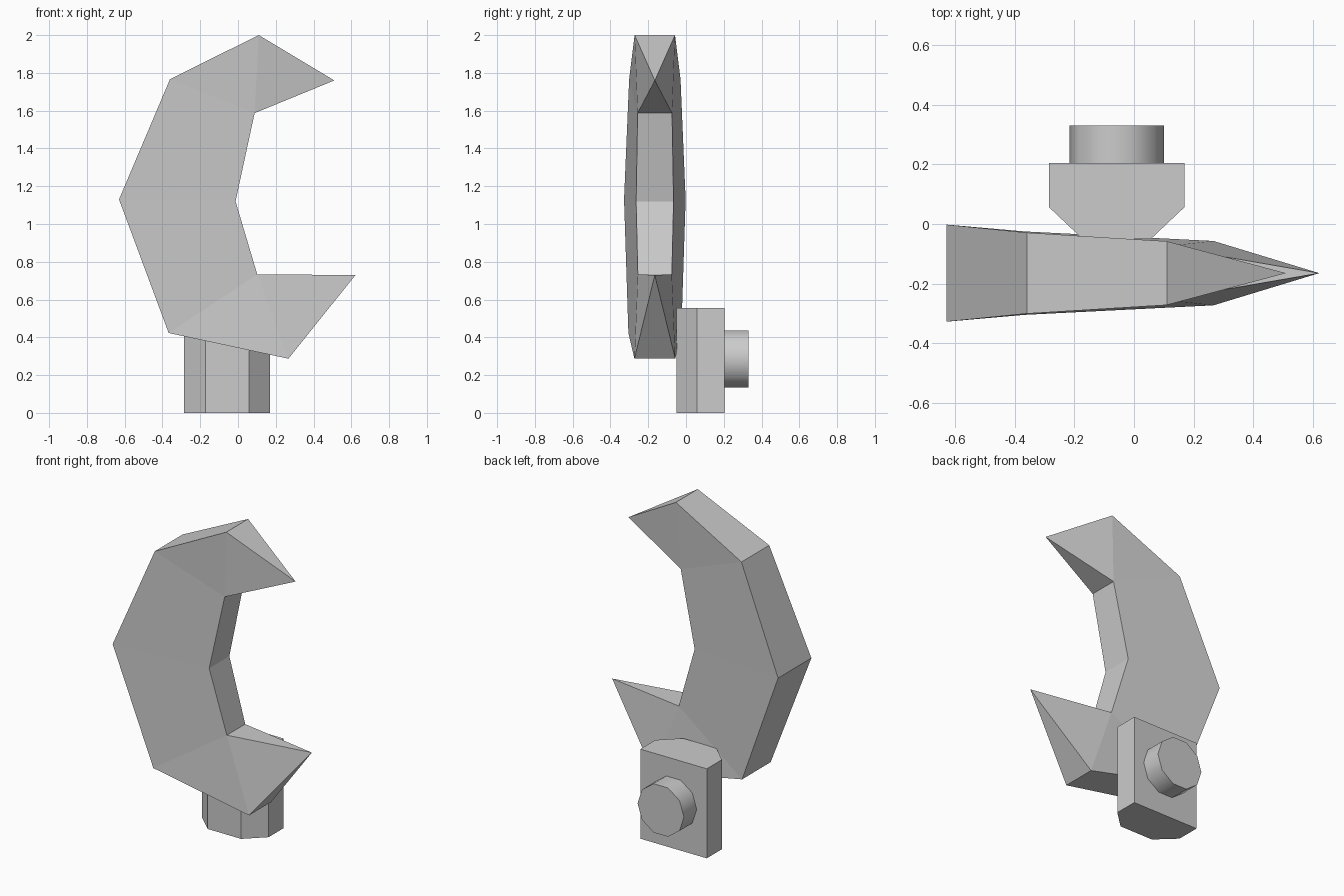
import bpy, bmesh
from math import cos, sin, pi, radians

if "Cube" in bpy.data.objects:
    bpy.data.objects.remove(bpy.data.objects["Cube"])


def build(name, verts, faces):
    bm = bmesh.new()
    vs = [bm.verts.new(v) for v in verts]
    for f in faces:
        bm.faces.new([vs[i] for i in f])
    bmesh.ops.recalc_face_normals(bm, faces=bm.faces)
    me = bpy.data.meshes.new(name)
    bm.to_mesh(me)
    bm.free()
    ob = bpy.data.objects.new(name, me)
    bpy.context.collection.objects.link(ob)
    return ob


def prism(name, ring_a, ring_b):
    n = len(ring_a)
    sides = [(i, (i + 1) % n, (i + 1) % n + n, i + n) for i in range(n)]
    return build(name, ring_a + ring_b, sides + [range(n), range(n, 2 * n)])


# Curved claw: outline as (x, z, half thickness); the two tips have none
MID_Y = -0.165
outline = [(0.51, 1.76, 0), (0.11, 2.0, 0.107), (-0.36, 1.767, 0.136),
           (-0.63, 1.13, 0.163), (-0.367, 0.423, 0.14), (0.267, 0.287, 0.108),
           (0.622, 0.73, 0), (0.102, 0.733, 0.09), (-0.013, 1.12, 0.099),
           (0.088, 1.587, 0.091)]
verts, front, back = [], [], []
for x, z, t in outline:
    front.append(len(verts))
    verts.append((x, MID_Y - t, z))
    if t:
        verts.append((x, MID_Y + t, z))
    back.append(len(verts) - 1)

# Broad sides, split across the claw
panels = [(0, 1, 9), (1, 2, 9), (2, 3, 8, 9), (3, 4, 7, 8), (4, 5, 7), (5, 6, 7)]
faces = [[side[i] for i in p] for side in (front, back) for p in panels]
# Rim, narrowing to triangles at the tips
for i in range(10):
    j = (i + 1) % 10
    faces.append(list(dict.fromkeys([front[i], front[j], back[j], back[i]])))
build("claw", verts, faces)

# Mounting block with chamfered front corners
CX = -0.058
half = [(0.115, -0.05), (0.228, 0.057), (0.228, 0.205)]
plan = [(CX + w, y) for w, y in half] + [(CX - w, y) for w, y in reversed(half)]
prism("mounting_block", [(x, y, 0) for x, y in plan], [(x, y, 0.555) for x, y in plan])

# Ten-sided peg on the back
circle = [(CX + 0.159 * cos(pi * i / 5), 0.285 + 0.159 * sin(pi * i / 5)) for i in range(10)]
peg = prism("peg", [(x, 0.205, z) for x, z in circle], [(x, 0.33, z) for x, z in circle])
bpy.context.view_layer.objects.active = peg
peg.select_set(True)
bpy.ops.object.shade_smooth_by_angle(angle=radians(40))
